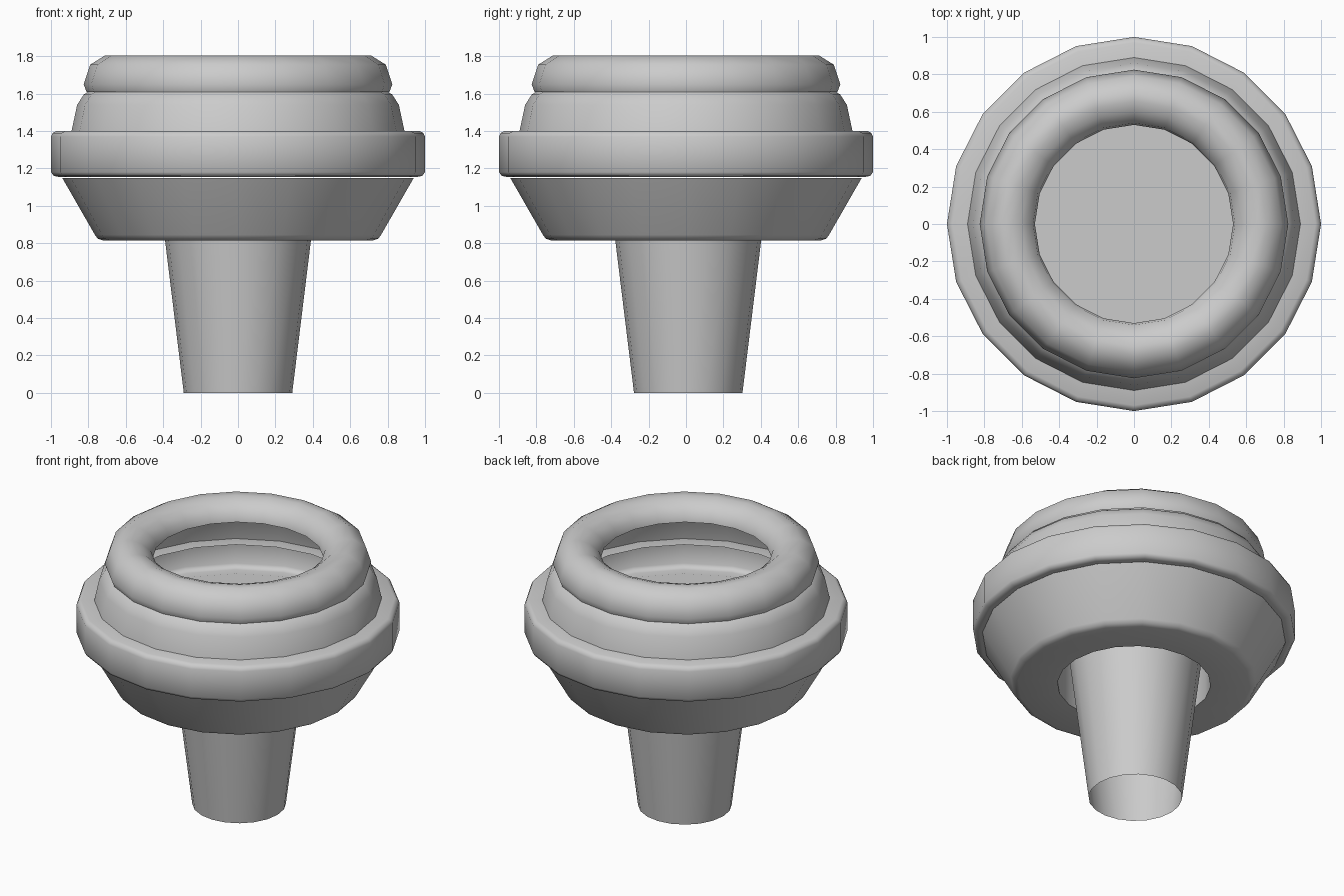
import bpy, bmesh, math

cube = bpy.data.objects.get("Cube")
if cube:
    bpy.data.objects.remove(cube, do_unlink=True)

GREY = (0.6, 0.6, 0.6, 1.0)
grey = bpy.data.materials.new("plain grey")
grey.use_nodes = True
grey.diffuse_color = GREY
grey.node_tree.nodes["Principled BSDF"].inputs["Base Color"].default_value = GREY

SIDES = 20


def lathe(name, profile, y=0.0, sharp=40):
    """Spin a (radius, height) profile around z; radius 0 closes to a point."""
    bm = bmesh.new()
    verts = [bm.verts.new((r, 0, z)) for r, z in profile]
    edges = [bm.edges.new(pair) for pair in zip(verts, verts[1:])]
    bmesh.ops.spin(bm, geom=verts + edges, cent=(0, 0, 0), axis=(0, 0, 1),
                   angle=math.tau, steps=SIDES, use_merge=True)
    bmesh.ops.remove_doubles(bm, verts=bm.verts, dist=0.0005)
    bmesh.ops.recalc_face_normals(bm, faces=bm.faces)
    # Open shells: turn them so the outermost wall faces away from the axis
    outer = max(bm.faces, key=lambda f: f.calc_center_median().xy.length)
    if outer.normal.xy.dot(outer.calc_center_median().xy) < 0:
        bmesh.ops.reverse_faces(bm, faces=bm.faces)
    mesh = bpy.data.meshes.new(name)
    bm.to_mesh(mesh)
    bm.free()
    mesh.materials.append(grey)
    obj = bpy.data.objects.new(name, mesh)
    obj.location.y = y
    bpy.context.collection.objects.link(obj)
    bpy.ops.object.select_all(action='DESELECT')
    obj.select_set(True)
    bpy.context.view_layer.objects.active = obj
    bpy.ops.object.shade_smooth_by_angle(angle=math.radians(sharp))
    return obj


# Rounded lip around the opening
lathe("rounded_rim", [(0.53, 1.68), (0.54, 1.735), (0.60, 1.785), (0.655, 1.805),
                      (0.71, 1.805), (0.79, 1.755), (0.825, 1.65), (0.81, 1.61)], sharp=60)

# Sloped collar below the lip
lathe("collar", [(0.80, 1.61), (0.825, 1.595), (0.86, 1.54), (0.89, 1.40)], sharp=60)

# Widest band, its top reaching in under the collar
lathe("wide_band", [(0.80, 1.40), (0.97, 1.40), (0.99, 1.39), (1.0, 1.37), (1.0, 1.18),
                    (0.985, 1.16), (0.96, 1.155), (0.90, 1.155)], sharp=60)

# Tapered bowl with a floor on top and a socket beneath
lathe("tapered_bowl", [(0, 1.15), (0.94, 1.15), (0.765, 0.845), (0.75, 0.825),
                       (0.72, 0.815), (0.475, 0.815), (0.475, 1.145)])

# Hollow stem, open at the bottom
lathe("stem", [(0.29, 0), (0.39, 0.815), (0.43, 1.145)], y=0.012)
